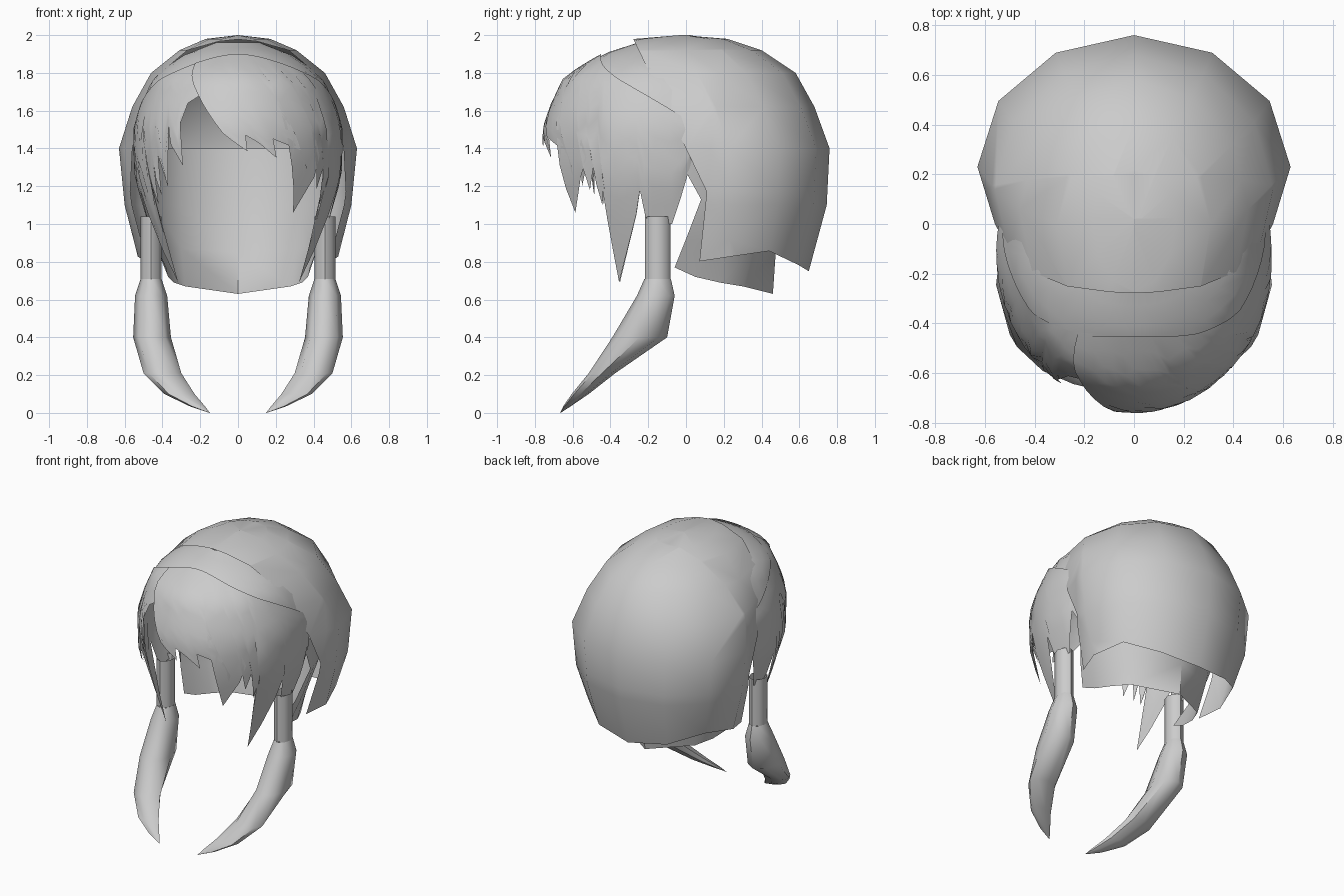
import bpy, bmesh, math
from mathutils import Vector

cube = bpy.data.objects.get("Cube")
if cube:
    bpy.data.objects.remove(cube)

mat = bpy.data.materials.new("hair_grey")
mat.use_nodes = True
GREY = (0.6, 0.6, 0.6, 1)
mat.diffuse_color = GREY
mat.node_tree.nodes["Principled BSDF"].inputs["Base Color"].default_value = GREY


def finish(name, bm, sharp=50):
    """Turn a bmesh into a smooth shaded object."""
    bmesh.ops.remove_doubles(bm, verts=bm.verts, dist=0.0005)
    me = bpy.data.meshes.new(name)
    bm.to_mesh(me)
    bm.free()
    me.materials.append(mat)
    ob = bpy.data.objects.new(name, me)
    bpy.context.collection.objects.link(ob)
    bpy.ops.object.select_all(action='DESELECT')
    ob.select_set(True)
    bpy.context.view_layer.objects.active = ob
    bpy.ops.object.shade_smooth_by_angle(angle=math.radians(sharp))
    return ob


def loft(rows, closed=False, flip=False):
    """Skin a list of equally long point rows."""
    bm = bmesh.new()
    grid = [[bm.verts.new(p) for p in r] for r in rows]
    n = len(rows[0])
    for a, b in zip(grid, grid[1:]):
        for i in range(n if closed else n - 1):
            j = (i + 1) % n
            q = (a[i], b[i], b[j], a[j])
            bm.faces.new(q[::-1] if flip else q)
    return bm


def lerp_table(table, v):
    """Piecewise linear lookup in rising (key, value) pairs."""
    if v <= table[0][0]:
        return table[0][1]
    for (k0, v0), (k1, v1) in zip(table, table[1:]):
        if v <= k1:
            return v0 + (v1 - v0) * (v - k0) / (k1 - k0)
    return table[-1][1]


# Back shell: twelve-sided dome rings (z, half width, front y, back y)
HEM = [(0.08, 0.79), (0.41, 0.87), (0.55, 0.81), (0.65, 0.75)]
rings = [(2.0, 0.001, -0.03, -0.028), (1.98, 0.17, -0.27, 0.22), (1.92, 0.31, -0.50, 0.40),
         (1.8, 0.46, -0.56, 0.58), (1.62, 0.56, -0.50, 0.68), (1.4, 0.63, -0.32, 0.76),
         (1.1, 0.60, -0.30, 0.745), (None, 0.53, -0.25, 0.65)]
rows = []
for z, w, yf, yb in rings:
    yc = min(0.23, (yf + yb) / 2 + 0.05)
    row = []
    for i in range(12):
        a = i * math.tau / 12
        y = yc + math.cos(a) * ((yb - yc) if math.cos(a) > 0 else (yc - yf))
        row.append((w * math.sin(a), y, lerp_table(HEM, y) if z is None else z))
    rows.append(row)
bm = loft(rows, closed=True, flip=True)
# Trim the face opening: slanted above the ear, upright below it
for co, no in (((0, 0, 1.17), (0, 0, 1)), ((0, 0.11, 1.17), (0, 0.79, 0.38)),
               ((0, 0.11, 1.17), (0, 0.38, -0.04))):
    bmesh.ops.bisect_plane(bm, geom=bm.verts[:] + bm.edges[:] + bm.faces[:],
                           plane_co=co, plane_no=no)


def in_opening(c):
    if c.z > 1.17:
        return 0.79 * (c.y - 0.11) + 0.38 * (c.z - 1.17) < 0
    return c.y < 0.11 - (1.17 - c.z) * 0.105


bmesh.ops.delete(bm, geom=[f for f in bm.faces if in_opening(f.calc_center_median())],
                 context='FACES')
finish("back_shell", bm)

# Nape layer hanging inside the shell: half rows (x, y, z) from the middle out
nape = [[(0, 0.56, 1.4), (0.3, 0.48, 1.4), (0.46, 0.25, 1.4), (0.52, 0.08, 1.37), (0.54, -0.03, 1.33)],
        [(0, 0.53, 1.1), (0.3, 0.43, 1.1), (0.44, 0.27, 1.1), (0.49, 0.15, 1.12), (0.51, 0.08, 1.13)],
        [(0, 0.475, 0.85), (0.3, 0.36, 0.87), (0.39, 0.2, 0.88), (0.43, 0.1, 0.9), (0.45, 0, 0.92)],
        [(0, 0.46, 0.63), (0.28, 0.3, 0.67), (0.34, 0.18, 0.69), (0.37, 0.05, 0.72), (0.38, -0.06, 0.77)]]
rows = [[(-x, y, z) for x, y, z in r[:0:-1]] + r for r in nape]
finish("nape_layer", loft(rows))

# Front hair lies on a dome whose radius varies with height
PROFILE = [(0.69, 0.68), (1.0, 0.86), (1.25, 0.99), (1.5, 1.0), (1.62, 0.94),
           (1.77, 0.83), (1.84, 0.68), (1.905, 0.50), (1.96, 0.22)]


def on_dome(deg, z, scale=1.0):
    a, f = math.radians(deg), lerp_table(PROFILE, z) * scale
    return (0.555 * f * math.sin(a), -0.12 - 0.62 * f * math.cos(a), z)


def part_top(deg):
    return 1.9 - 0.12 * (deg / 60) ** 2


def lock_sheet(name, hem, top0, top1, lift, flip):
    """Sheet of hair combed from the hairline down to a jagged hem of (angle, z)."""
    cols = []
    for i, (deg, z) in enumerate(hem):
        top = top0 + (top1 - top0) * i / (len(hem) - 1)
        col = []
        for k in range(9):
            t = (k / 8) ** 1.25
            d = top + (deg - top) * t
            col.append(on_dome(d, part_top(top) + (z - part_top(top)) * t,
                               1 + lift * max(0, math.cos(math.radians(d)))))
        cols.append(col)
    finish(name, loft(cols, flip=flip), 60)


# Hairline band between shell and fringe
rows = []
for k in range(6):
    t = k / 5
    rows.append([on_dome(d, 1.96 + (part_top(d) - 0.06 - 1.96) * t, 0.985)
                 for d in range(-100, 101, 10)])
finish("hairline_band", loft(rows))

# Locks around the ear, shared by both sides
EAR = [(54, 1.31), (56, 1.1), (59, 1.25), (57, 0.69), (67, 0.86), (75, 1.05), (78, 1.18),
       (80, 1.04), (83, 1.0), (95, 1.0), (99, 1.13), (104, 1.33)]
fringe = [(-8, 1.48), (-3, 1.44), (5, 1.385), (4, 1.47), (11, 1.43), (21, 1.35), (19, 1.45),
          (27, 1.42), (36, 1.39), (40, 1.30), (35, 1.06), (46, 1.25), (50, 1.36), (50, 1.18)]
lock_sheet("swept_fringe", fringe + EAR, -38, 104, 0.035, False)
short = [(16, 1.67), (24, 1.68), (31, 1.64), (34, 1.53), (32, 1.31), (40, 1.42), (42, 1.52),
         (44, 1.2), (50, 1.36), (51, 1.15)]
lock_sheet("short_fringe", [(-a, z) for a, z in short + EAR], -30, -104, 0.0, True)

# Tied side tails: rings (z, centre x, centre y, radius x, radius y)
TIE = [(1.04, 0.46, -0.15, 0.055, 0.068), (0.71, 0.46, -0.15, 0.055, 0.068)]
TAIL = [(0.71, 0.46, -0.15, 0.055, 0.07), (0.62, 0.46, -0.16, 0.085, 0.10),
        (0.40, 0.455, -0.245, 0.10, 0.145), (0.21, 0.40, -0.445, 0.10, 0.07),
        (0.10, 0.31, -0.56, 0.08, 0.045), (0.035, 0.215, -0.63, 0.04, 0.02),
        (0.0, 0.15, -0.665, 0.001, 0.001)]
for side, s in (("left", 1), ("right", -1)):
    for part, path in (("tie", TIE), ("tail", TAIL)):
        rows = [[(s * (cx + rx * math.cos(i * math.tau / 8)),
                  cy + ry * math.sin(i * math.tau / 8), z) for i in range(8)]
                for z, cx, cy, rx, ry in path]
        finish(f"{side}_{part}", loft(rows, closed=True, flip=(s < 0)))
